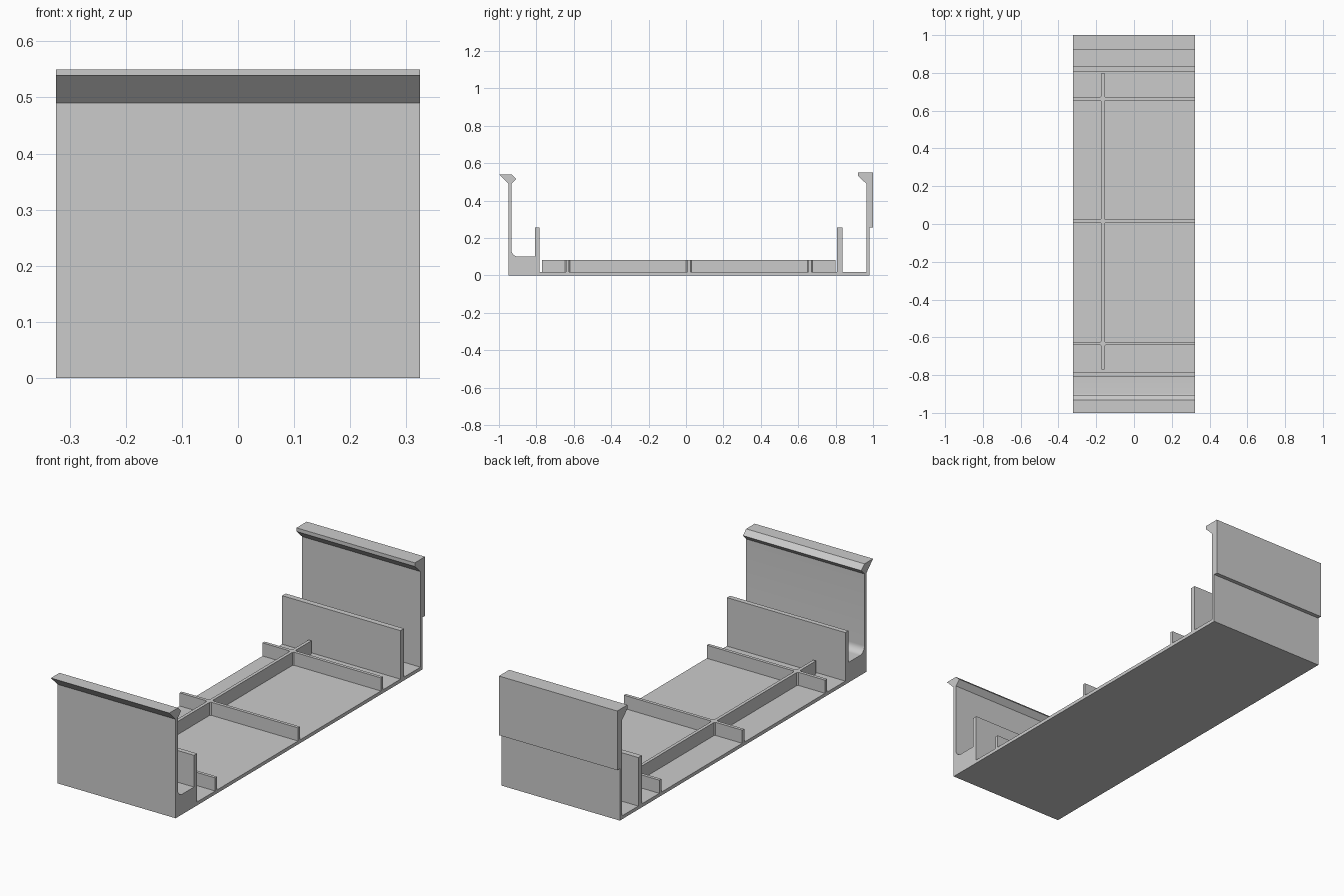
import bpy, bmesh, math

cube = bpy.data.objects.get("Cube")
if cube:
    bpy.data.objects.remove(cube, do_unlink=True)

HALF = 0.324      # half width of the tray
FLOOR = 0.017     # floor thickness
RIB_TOP = 0.082

grey = bpy.data.materials.new("light_grey")
grey.use_nodes = True
grey.diffuse_color = (0.6, 0.6, 0.6, 1)
grey.node_tree.nodes["Principled BSDF"].inputs["Base Color"].default_value = grey.diffuse_color


def finish(name, bm):
    bmesh.ops.recalc_face_normals(bm, faces=bm.faces)
    mesh = bpy.data.meshes.new(name)
    bm.to_mesh(mesh)
    bm.free()
    mesh.materials.append(grey)
    obj = bpy.data.objects.new(name, mesh)
    bpy.context.collection.objects.link(obj)
    return obj


def extrude(name, points, offset):
    """Sweep a closed outline of 3D points along an offset."""
    bm = bmesh.new()
    face = bm.faces.new([bm.verts.new(p) for p in points])
    new = bmesh.ops.extrude_face_region(bm, geom=[face], use_keep_orig=True)["geom"]
    verts = [g for g in new if isinstance(g, bmesh.types.BMVert)]
    bmesh.ops.translate(bm, verts=verts, vec=offset)
    return finish(name, bm)


def box(name, x0, x1, y0, y1, z0, z1):
    return extrude(name, [(x0, y0, z0), (x1, y0, z0), (x1, y1, z0), (x0, y1, z0)],
                   (0, 0, z1 - z0))


# Tray body: one side profile (y, z) with floor, hooked walls and inner walls
r = 0.035
fillet = [(-0.933 + r - r * math.cos(a), 0.1 + r - r * math.sin(a))
          for a in (math.radians(11.25 * i) for i in range(9))]
profile = [(-0.95, 0), (0.98, 0), (0.98, 0.257), (1, 0.257), (1, 0.55),
           (0.92, 0.55), (0.92, 0.532), (0.964, 0.49), (0.964, FLOOR),
           (0.836, FLOOR), (0.836, 0.257), (0.808, 0.257), (0.808, FLOOR),
           (-0.783, FLOOR), (-0.783, 0.257), (-0.807, 0.257), (-0.807, 0.1)]
profile += fillet[::-1]
profile += [(-0.933, 0.49), (-0.908, 0.516), (-0.933, 0.54),
            (-1, 0.54), (-0.95, 0.49)]
body = extrude("tray_body", [(-HALF, y, z) for y, z in profile], (2 * HALF, 0, 0))
bpy.context.view_layer.objects.active = body
body.select_set(True)
bpy.ops.object.shade_smooth_by_angle(angle=math.radians(30))

# Floor ribs: one lengthwise, three across, with chamfered crossings
rib_x, half_rib, chamfer = -0.165, 0.008, 0.022
box("long_rib", rib_x - half_rib, rib_x + half_rib, -0.77, 0.8, FLOOR, RIB_TOP)
for label, y in (("front", -0.633), ("middle", 0.015), ("back", 0.663)):
    box(label + "_cross_rib", -HALF, HALF, y - half_rib, y + half_rib, FLOOR, RIB_TOP)
    diamond = [(rib_x + chamfer * dx, y + chamfer * dy, FLOOR)
               for dx, dy in ((1, 0), (0, 1), (-1, 0), (0, -1))]
    extrude(label + "_rib_joint", diamond, (0, 0, RIB_TOP - FLOOR))
